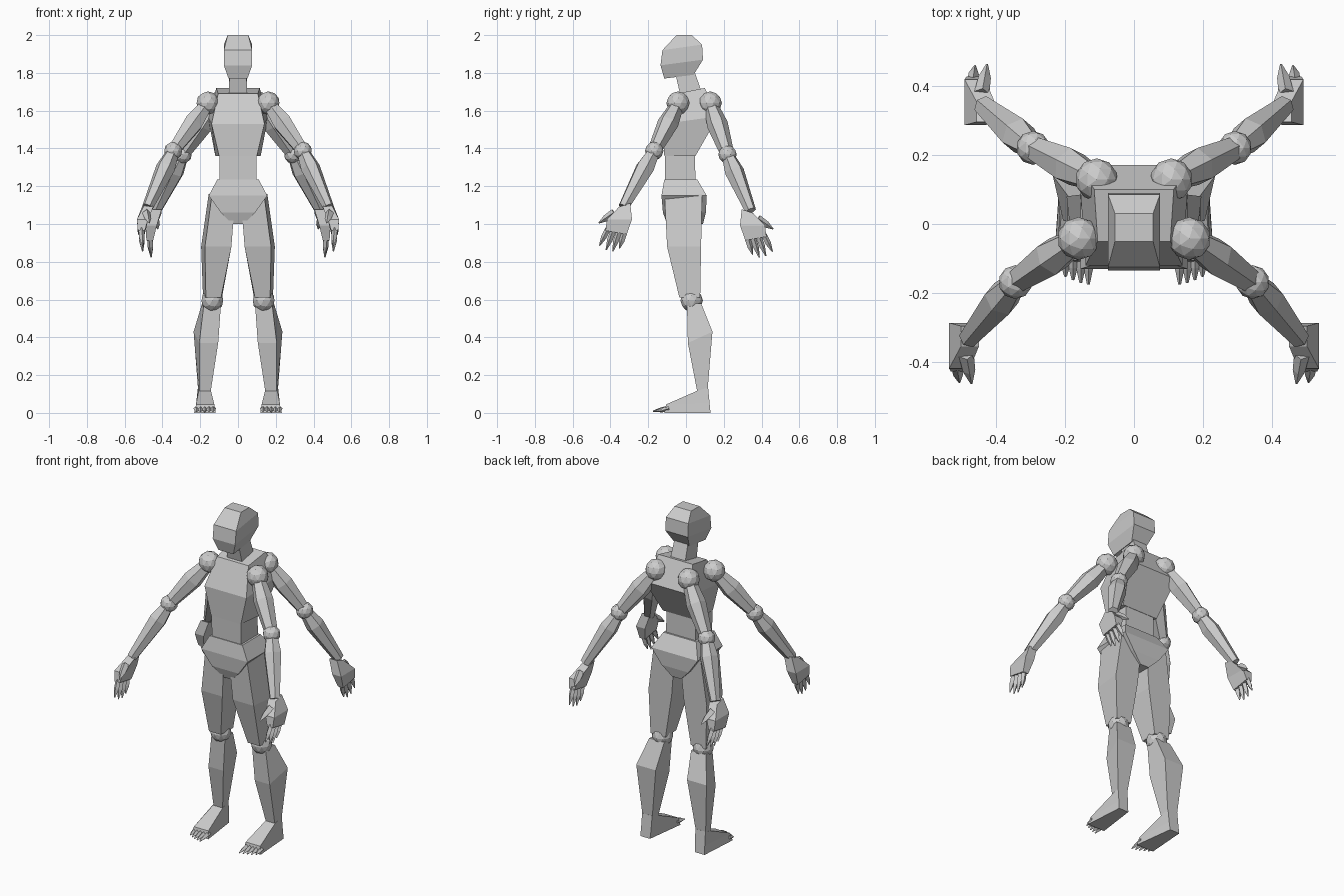
import bpy, bmesh, math
from mathutils import Vector

if "Cube" in bpy.data.objects:
    bpy.data.objects.remove(bpy.data.objects["Cube"])

grey = bpy.data.materials.new("mid grey")
grey.diffuse_color = (0.6, 0.6, 0.6, 1)
grey.use_nodes = True
grey.node_tree.nodes["Principled BSDF"].inputs["Base Color"].default_value = grey.diffuse_color


def finish(name, bm):
    bmesh.ops.recalc_face_normals(bm, faces=bm.faces)
    me = bpy.data.meshes.new(name)
    bm.to_mesh(me)
    bm.free()
    me.materials.append(grey)
    ob = bpy.data.objects.new(name, me)
    bpy.context.collection.objects.link(ob)


def loft(name, sections):
    """Skin a list of point rings and cap both ends."""
    bm = bmesh.new()
    rings = [[bm.verts.new(p) for p in s] for s in sections]
    n = len(rings[0])
    for a, b in zip(rings, rings[1:]):
        for i in range(n):
            j = (i + 1) % n
            bm.faces.new((a[i], a[j], b[j], b[i]))
    bm.faces.new(rings[0])
    bm.faces.new(rings[-1][::-1])
    finish(name, bm)


def slab(name, stations, s=1):
    """Station: front y, front z, back y, back z, front x0, x1, back x0, x1."""
    loft(name, [[(s * a, yf, zf), (s * b, yf, zf), (s * d, yb, zb), (s * c, yb, zb)]
                for yf, zf, yb, zb, a, b, c, d in stations])


def body(name, stations):
    """Symmetric slab: front y, z, back y, z, front half width, back half width."""
    slab(name, [(yf, zf, yb, zb, -w, w, -v, v) for yf, zf, yb, zb, w, v in stations])


def limb(name, a, b, profile, n=6):
    """Tapered prism from a to b; profile is (fraction, radius)."""
    a, b = Vector(a), Vector(b)
    d = (b - a).normalized()
    u = d.cross(Vector((0, 0, 1))).normalized()
    v = u.cross(d)
    loft(name, [[a.lerp(b, t) + r * (u * math.sin(k * math.tau / n) + v * math.cos(k * math.tau / n))
                 for k in range(n)] for t, r in profile])


def ball(name, c, r):
    bm = bmesh.new()
    bmesh.ops.create_icosphere(bm, subdivisions=2, radius=r)
    bmesh.ops.translate(bm, verts=bm.verts, vec=c)
    finish(name, bm)


# Head and trunk
body("head", [(-.115, 1.77, .04, 1.79, .05, .05), (-.135, 1.84, .09, 1.87, .075, .075),
              (-.125, 1.92, .085, 1.95, .075, .075), (-.05, 2, .03, 2, .055, .055)])
body("neck", [(-.025, 1.66, .085, 1.69, .05, .05), (-.055, 1.79, .045, 1.81, .045, .045)])
body("chest", [(-.115, 1.36, .05, 1.36, .1, .12), (-.12, 1.53, .17, 1.57, .14, .16),
               (-.05, 1.69, .1, 1.72, .105, .115)])
body("waist", [(-.11, 1.2, .05, 1.2, .098, .098), (-.112, 1.36, .048, 1.36, .098, .098)])
body("pelvis", [(-.1, 1.0, .09, 1.0, .03, .03), (-.122, 1.06, .105, 1.06, .09, .09),
                (-.13, 1.15, .11, 1.15, .155, .155), (-.115, 1.235, .06, 1.235, .11, .11)])


def arm(tag, s, shoulder, elbow, wrist, fy, dx, dz):
    def P(x, y, z):
        return (s * x, y, z)

    ball(tag + " shoulder", P(*shoulder), .062)
    ball(tag + " elbow", P(*elbow), .049)
    limb(tag + " upper arm", P(*shoulder), P(*elbow), [(.1, .04), (.42, .056), (1, .036)])
    limb(tag + " forearm", P(*elbow), P(*wrist), [(.05, .036), (.3, .052), (1, .03)])

    # Hand, modelled for the front arm, flipped in y for the rear one
    def H(x, y, z):
        return (s * (x + dx), y * fy, z + dz)

    loft(tag + " palm", [[H(x - t, y - w, z + k), H(x + t, y - w, z + k),
                          H(x + t, y + w, z - k), H(x - t, y + w, z - k)]
                         for x, y, z, w, t, k in ((.475, -.325, 1.1, .03, .026, -.01),
                                                  (.505, -.352, 1.025, .066, .03, 0),
                                                  (.512, -.37, .955, .056, .018, .01))])
    for i in range(4):
        limb(f"{tag} finger {i + 1}", H(.512, -.413 + .029 * i, .975 - .007 * i),
             H(.505, -.458 + .035 * i, (.885, .862, .855, .87)[i]),
             [(0, .015), (.5, .015), (1, .003)], 4)
    limb(tag + " thumb", H(.485, -.38, 1.06), H(.47, -.462, 1.005),
         [(0, .022), (.55, .018), (1, .003)], 4)


for s, side in ((1, "left"), (-1, "right")):
    # Two pairs of arms
    arm(side + " front", s, (.16, -.042, 1.64), (.343, -.168, 1.387), (.478, -.33, 1.09), 1, 0, 0)
    arm(side + " rear", s, (.108, .128, 1.64), (.292, .22, 1.368), (.435, .342, 1.07), -1, -.045, -.032)

    # Leg
    slab(side + " thigh", [(-.035, .61, .075, .61, .09, .17, .085, .185),
                           (-.1, .88, .08, .88, .035, .175, .04, .195),
                           (-.113, 1.14, .085, 1.16, .015, .14, .015, .155)], s)
    ball(side + " knee", (s * .136, .03, .595), .06)
    slab(side + " calf", [(.06, .11, .115, .13, .145, .205, .145, .212),
                          (.01, .37, .14, .43, .105, .205, .105, .235),
                          (.005, .58, .08, .58, .09, .18, .09, .19)], s)
    # Foot with pointed toes
    slab(side + " foot", [(-.115, 0, .13, 0, .118, .232, .15, .215),
                          (-.105, .045, .125, .05, .125, .222, .147, .213),
                          (.055, .115, .117, .135, .143, .208, .145, .212)], s)
    for i in range(5):
        x = .132 + .022 * i
        limb(f"{side} toe {i + 1}", (s * x, -.09, .024), (s * x, (-.175, -.17, -.162, -.152, -.14)[i], .008),
             [(0, .015), (.5, .013), (1, .004)], 4)
